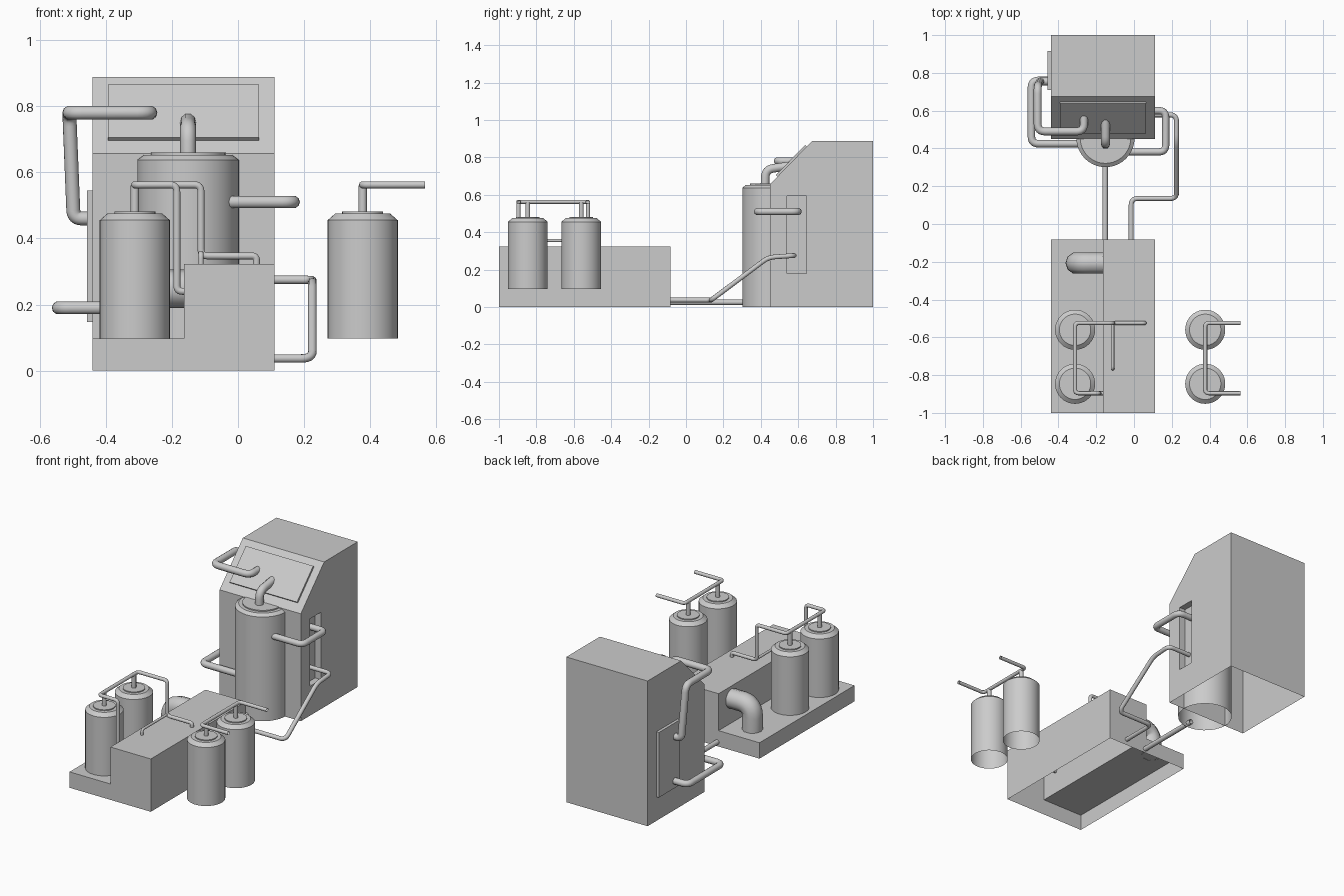
import bpy, bmesh, math
from mathutils import Vector, Matrix

if "Cube" in bpy.data.objects:
    bpy.data.objects.remove(bpy.data.objects["Cube"])


def finish(name, bm, smooth=False):
    me = bpy.data.meshes.new(name)
    bmesh.ops.recalc_face_normals(bm, faces=bm.faces)
    bm.to_mesh(me)
    bm.free()
    ob = bpy.data.objects.new(name, me)
    bpy.context.collection.objects.link(ob)
    if smooth:
        select(ob)
        bpy.ops.object.shade_smooth_by_angle(angle=math.radians(35))
    return ob


def select(ob):
    bpy.ops.object.select_all(action='DESELECT')
    ob.select_set(True)
    bpy.context.view_layer.objects.active = ob


def prism(name, pts, offset):
    """Closed polygon swept along an offset."""
    bm = bmesh.new()
    face = bm.faces.new([bm.verts.new(p) for p in pts])
    ext = bmesh.ops.extrude_face_region(bm, geom=[face], use_keep_orig=True)
    bmesh.ops.translate(bm, vec=offset, verts=[v for v in ext['geom'] if isinstance(v, bmesh.types.BMVert)])
    return finish(name, bm)


def box(name, x0, x1, y0, y1, z0, z1):
    return prism(name, [(x0, y0, z0), (x1, y0, z0), (x1, y1, z0), (x0, y1, z0)], (0, 0, z1 - z0))


def open_bottom(ob):
    bm = bmesh.new()
    bm.from_mesh(ob.data)
    low = [f for f in bm.faces if all(abs(v.co.z) < 1e-4 for v in f.verts)]
    bmesh.ops.delete(bm, geom=low, context='FACES')
    bm.to_mesh(ob.data)
    bm.free()


def tank(name, x, y, profile, segs=40):
    """Lathe a (radius, z) profile, open at the bottom."""
    bm = bmesh.new()
    rings = []
    for r, z in profile:
        rings.append([bm.verts.new((x + r * math.cos(2 * math.pi * i / segs),
                                    y + r * math.sin(2 * math.pi * i / segs), z)) for i in range(segs)])
    for a, b in zip(rings, rings[1:]):
        for i in range(segs):
            j = (i + 1) % segs
            bm.faces.new((a[i], a[j], b[j], b[i]))
    bm.faces.new(rings[-1])
    return finish(name, bm, True)


def pipe(name, pts, r, bend=None):
    """Round pipe along points, with filleted corners."""
    bend = bend or r * 1.9
    pts = [Vector(p) for p in pts]
    path = [pts[0]]
    for a, b, c in zip(pts, pts[1:], pts[2:]):
        d = min(bend, (a - b).length * 0.49, (c - b).length * 0.49)
        p, q = b + (a - b).normalized() * d, b + (c - b).normalized() * d
        for k in range(7):
            t = k / 6
            path.append(p * (1 - t) ** 2 + b * (2 * t * (1 - t)) + q * t ** 2)
    path.append(pts[-1])
    cu = bpy.data.curves.new(name, 'CURVE')
    cu.dimensions = '3D'
    cu.bevel_depth = r
    cu.bevel_resolution = 3
    sp = cu.splines.new('POLY')
    sp.points.add(len(path) - 1)
    for s, p in zip(sp.points, path):
        s.co = (*p, 1)
    ob = bpy.data.objects.new(name, cu)
    bpy.context.collection.objects.link(ob)
    select(ob)
    bpy.ops.object.convert(target='MESH')
    bpy.ops.object.shade_smooth_by_angle(angle=math.radians(40))


# Cabinet with sloped front, side pocket and open underside
A, B = Vector((0, 0.45, 0.657)), Vector((0, 0.675, 0.888))
X0, X1 = -0.44, 0.11
cab = prism('cabinet', [(X0, 0.45, 0), (X0, A.y, A.z), (X0, B.y, B.z), (X0, 1, 0.888), (X0, 1, 0)],
            (X1 - X0, 0, 0))
cut = box('pocket_cutter', 0.07, 0.2, 0.54, 0.645, 0.18, 0.592)
mod = cab.modifiers.new('pocket', 'BOOLEAN')
mod.object = cut
mod.solver = 'EXACT'
select(cab)
bpy.ops.object.modifier_apply(modifier='pocket')
bpy.data.objects.remove(cut)
open_bottom(cab)

# Raised control panel on the slope, side panel
d = (B - A).normalized()
n = Vector((0, -d.z, d.y))
lo, hi = A + d * 0.055, A + d * 0.28
prism('control_panel', [(-0.393, lo.y, lo.z), (0.063, lo.y, lo.z), (0.063, hi.y, hi.z), (-0.393, hi.y, hi.z)],
      n * 0.012)
box('side_panel', -0.457, -0.44, 0.71, 0.915, 0.147, 0.545)

# Stepped base, open underneath
base = prism('stepped_base', [(X0, -1, 0), (X1, -1, 0), (X1, -1, 0.323), (-0.163, -1, 0.323),
                              (-0.163, -1, 0.097), (X0, -1, 0.097)], (0, 0.918, 0))
open_bottom(base)

# Tanks
tank('main_tank', -0.151, 0.455, [(0.154, 0), (0.154, 0.637), (0.134, 0.652), (0.113, 0.652), (0.113, 0.659)])
small = [(0.106, 0.097), (0.106, 0.455), (0.083, 0.475), (0.062, 0.475), (0.062, 0.481)]
for side, x in (('left', -0.312), ('right', 0.377)):
    for end, y in (('front', -0.846), ('rear', -0.56)):
        tank(f'{side}_{end}_tank', x, y, small)
        pipe(f'{side}_{end}_riser', [(x, y, 0.478), (x, y, 0.56)], 0.013)

# Manifold pipes over the small tanks
pipe('right_manifold', [(0.565, -0.896, 0.562), (0.377, -0.896, 0.562), (0.377, -0.524, 0.562),
                        (0.565, -0.524, 0.562)], 0.011)
pipe('left_manifold', [(-0.15, -0.896, 0.24), (-0.185, -0.896, 0.24), (-0.185, -0.896, 0.562),
                       (-0.312, -0.896, 0.562), (-0.312, -0.524, 0.562), (-0.112, -0.524, 0.562),
                       (-0.112, -0.524, 0.347), (0.056, -0.524, 0.347), (0.056, -0.524, 0.318)], 0.011)
pipe('branch_pipe', [(-0.112, -0.524, 0.355), (-0.112, -0.768, 0.355), (-0.112, -0.768, 0.318)], 0.008)

# Large elbow on the base
pipe('base_elbow', [(-0.305, -0.207, 0.095), (-0.305, -0.207, 0.248), (-0.16, -0.207, 0.248)], 0.058, 0.1)

# Pipes around the main tank and cabinet
pipe('tank_top_pipe', [(-0.151, 0.422, 0.65), (-0.151, 0.425, 0.735), (-0.151, 0.56, 0.755)], 0.024, 0.06)
pipe('upper_left_pipe', [(-0.265, 0.58, 0.78), (-0.265, 0.49, 0.78), (-0.51, 0.49, 0.78), (-0.51, 0.73, 0.78),
                         (-0.497, 0.755, 0.46), (-0.445, 0.755, 0.46)], 0.021)
pipe('lower_left_pipe', [(-0.28, 0.425, 0.19), (-0.543, 0.425, 0.19), (-0.543, 0.76, 0.19),
                         (-0.445, 0.76, 0.19)], 0.02)
pipe('right_loop_pipe', [(-0.03, 0.382, 0.51), (0.168, 0.382, 0.51), (0.168, 0.6, 0.51), (0.068, 0.6, 0.51)], 0.019)
pipe('drain_pipe', [(0.068, 0.578, 0.275), (0.225, 0.578, 0.275), (0.225, 0.44, 0.265), (0.225, 0.135, 0.037),
                    (-0.015, 0.135, 0.037), (-0.015, -0.1, 0.037)], 0.013, 0.035)
pipe('link_pipe', [(-0.153, -0.1, 0.025), (-0.153, 0.33, 0.025)], 0.015)
